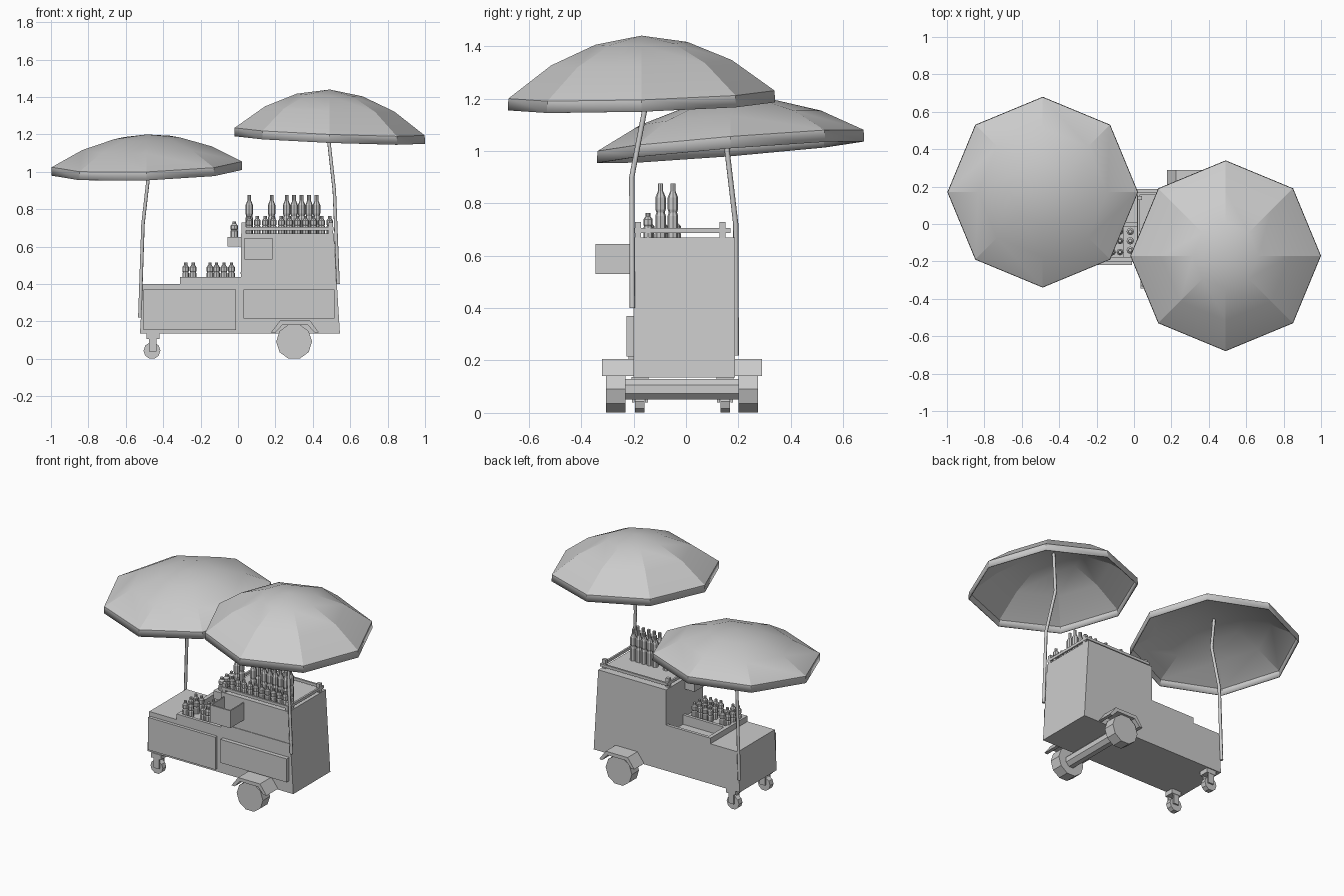
import bpy, bmesh, math
from mathutils import Vector, Matrix

cube = bpy.data.objects.get("Cube")
if cube:
    bpy.data.objects.remove(cube)

grey = bpy.data.materials.new("light_grey")
grey.use_nodes = True
COLOR = (0.6, 0.6, 0.6, 1)
grey.diffuse_color = COLOR
grey.node_tree.nodes["Principled BSDF"].inputs["Base Color"].default_value = COLOR


def finish(name, bm, closed=True):
    if closed:
        bmesh.ops.recalc_face_normals(bm, faces=bm.faces)
    mesh = bpy.data.meshes.new(name)
    bm.to_mesh(mesh)
    bm.free()
    mesh.materials.append(grey)
    obj = bpy.data.objects.new(name, mesh)
    bpy.context.collection.objects.link(obj)
    return obj


def add_box(bm, x, y, z):
    size = Matrix.Diagonal((x[1] - x[0], y[1] - y[0], z[1] - z[0], 1))
    mid = Matrix.Translation((sum(x) / 2, sum(y) / 2, sum(z) / 2))
    bmesh.ops.create_cube(bm, size=1, matrix=mid @ size)


def boxes(name, *specs):
    bm = bmesh.new()
    for s in specs:
        add_box(bm, *s)
    return finish(name, bm)


def extrude_y(name, outline, y0, y1):
    """Extrude an x-z outline along y."""
    bm = bmesh.new()
    face = bm.faces.new([bm.verts.new((x, y0, z)) for x, z in outline])
    res = bmesh.ops.extrude_face_region(bm, geom=[face])
    verts = [v for v in res["geom"] if isinstance(v, bmesh.types.BMVert)]
    bmesh.ops.translate(bm, verts=verts, vec=(0, y1 - y0, 0))
    return finish(name, bm)


def cylinder_y(name, x, z, y0, y1, r, sides):
    turn = math.pi / sides
    pts = [(x + r * math.sin(turn + 2 * turn * i), z - r * math.cos(turn + 2 * turn * i))
           for i in range(sides)]
    return extrude_y(name, pts, y0, y1)


def add_lathe(bm, at, profile, sides=8):
    """Turned solid; profile lists (radius, height)."""
    rings = []
    for r, h in profile:
        rings.append([bm.verts.new(Vector(at) + Vector((r * math.cos(a), r * math.sin(a), h)))
                      for a in (2 * math.pi * i / sides for i in range(sides))])
    for lo, hi in zip(rings, rings[1:]):
        for i in range(sides):
            j = (i + 1) % sides
            bm.faces.new((lo[i], lo[j], hi[j], hi[i]))
    bm.faces.new(rings[0][::-1])
    bm.faces.new(rings[-1])


def bottles(name, places, r, h):
    shape = [(r, 0), (r, .4 * h), (.8 * r, .46 * h), (r, .52 * h), (r, .74 * h),
             (.5 * r, .86 * h), (.5 * r, h)]
    bm = bmesh.new()
    for p in places:
        add_lathe(bm, p, shape)
    return finish(name, bm)


def pole(name, points):
    curve = bpy.data.curves.new(name, "CURVE")
    curve.dimensions = "3D"
    curve.bevel_depth = 0.01
    curve.bevel_resolution = 1
    curve.use_fill_caps = True
    spline = curve.splines.new("POLY")
    spline.points.add(len(points) - 1)
    for pt, co in zip(spline.points, points):
        pt.co = (*co, 1)
    curve.materials.append(grey)
    bpy.context.collection.objects.link(bpy.data.objects.new(name, curve))


def canopy(name, apex, drop, slope_x, slope_y):
    """Eight-gore tilted dome with a hanging valance."""
    bm = bmesh.new()
    top = bm.verts.new(apex)
    last = None
    for r, d in ((.175, .13 * drop), (.345, .46 * drop), (.508, drop), (.51, drop + .045)):
        ring = []
        for i in range(8):
            x, y = r * math.cos(i * math.pi / 4), r * math.sin(i * math.pi / 4)
            ring.append(bm.verts.new(Vector(apex) + Vector((x, y, slope_x * x + slope_y * y - d))))
        for i in range(8):
            j = (i + 1) % 8
            if last:
                bm.faces.new((last[i], ring[i], ring[j], last[j]))
            else:
                bm.faces.new((top, ring[i], ring[j]))
        last = ring
    obj = finish(name, bm, closed=False)
    shell = obj.modifiers.new("thickness", "SOLIDIFY")
    shell.thickness = 0.006
    bpy.ops.object.select_all(action="DESELECT")
    obj.select_set(True)
    bpy.context.view_layer.objects.active = obj
    bpy.ops.object.shade_smooth_by_angle(angle=math.radians(18))


FRONT, BACK = -.2, .187

# Cart body: low counter on the right, tall cabinet on the left
extrude_y("cart_body", [(-.524, .135), (.545, .135), (.512, .67), (.015, .67),
                        (.015, .375), (-.29, .375), (-.29, .4), (-.51, .4)], FRONT, BACK)

# Raised bin frame on the counter, with a divider
boxes("counter_bin",
      ((-.31, .015), (FRONT, FRONT + .02), (.37, .437)),
      ((-.31, .015), (BACK - .02, BACK), (.37, .437)),
      ((-.31, -.285), (FRONT, BACK), (.37, .437)),
      ((-.31, .015), (-.01, .01), (.37, .437)),
      ((-.31, .015), (FRONT, 0), (.37, .42)))

# Front doors and trim
boxes("lower_door", ((-.505, -.012), (FRONT - .02, FRONT), (.155, .37)))
boxes("cabinet_door", ((.03, .515), (FRONT - .027, FRONT), (.215, .37)))
boxes("front_trim", ((.012, .525), (FRONT - .004, FRONT), (.456, .462)))

# Open basket hung on the cabinet front
boxes("basket",
      ((.035, .185), (-.345, FRONT), (.53, .538)),
      ((.035, .185), (-.345, -.335), (.53, .645)),
      ((.035, .043), (-.345, FRONT), (.53, .645)),
      ((.177, .185), (-.345, FRONT), (.53, .645)))

# Railing around the cabinet top
rail = [((.02, .51), (y, y + .012), (.687, .705)) for y in (FRONT, BACK - .03)]
rail += [((x, x + .012), (FRONT, BACK - .018), (.687, .705)) for x in (.02, .498)]
posts = [((x, x + .024), (y, y + .024), (.67, .728))
         for x in (.02, .485) for y in (FRONT + .005, BACK - .06)]
boxes("top_railing", *rail, *posts)

# Side shelf
boxes("side_shelf", ((-.055, .02), (-.18, -.01), (.6, .652)))

# Bottles
tall_x = (.06, .18, .26, .3, .34, .38, .42)
bottles("tall_bottles", [(x, y, .67) for x in tall_x for y in (-.097, -.05)], .02, .205)
bottles("small_bottles", [(.06 + .043 * i, -.145, .67) for i in range(11)], .018, .093)
bottles("shelf_bottles", [(-.02, y, .65) for y in (-.04, -.09, -.14)], .02, .085)
low_x = (-.28, -.24, -.15, -.115, -.075, -.035)
bottles("counter_bottles", [(x, y, .42) for x in low_x for y in (-.15, -.09, -.04)], .018, .095)

# Main wheels, axle and angular fenders
cylinder_y("axle", .3, .09, -.235, .205, .042, 8)
arch = [(.176, .14), (.225, .205), (.385, .205), (.433, .14),
        (.41, .14), (.372, .182), (.238, .182), (.2, .14)]
for side, y0, y1 in (("right", -.305, -.23), ("left", .2, .275)):
    cylinder_y(side + "_wheel", .3, .092, y0, y1, .096, 10)
for name, y0, y1 in (("front_fender", -.32, FRONT), ("back_fender", .18, .29)):
    extrude_y(name, arch, y0, y1)

# Casters
for name, y in (("front_caster", -.176), ("back_caster", .149)):
    cylinder_y(name + "_wheel", -.46, .044, y - .018, y + .018, .045, 10)
    boxes(name + "_fork",
          ((-.475, -.435), (y - .03, y - .02), (.04, .11)),
          ((-.475, -.435), (y + .02, y + .03), (.04, .11)),
          ((-.49, -.42), (y - .032, y + .032), (.105, .137)))

# Umbrellas
canopy("tall_umbrella", (.49, -.17, 1.44), .225, -.04, .03)
pole("tall_umbrella_pole", [(.535, -.205, .4), (.515, -.207, .9), (.485, -.155, 1.17),
                            (.49, -.165, 1.43)])
canopy("low_umbrella", (-.488, .17, 1.2), .16, .03, .08)
pole("low_umbrella_pole", [(-.525, .192, .22), (-.508, .19, .72), (-.476, .157, 1.0),
                           (-.486, .168, 1.19)])
